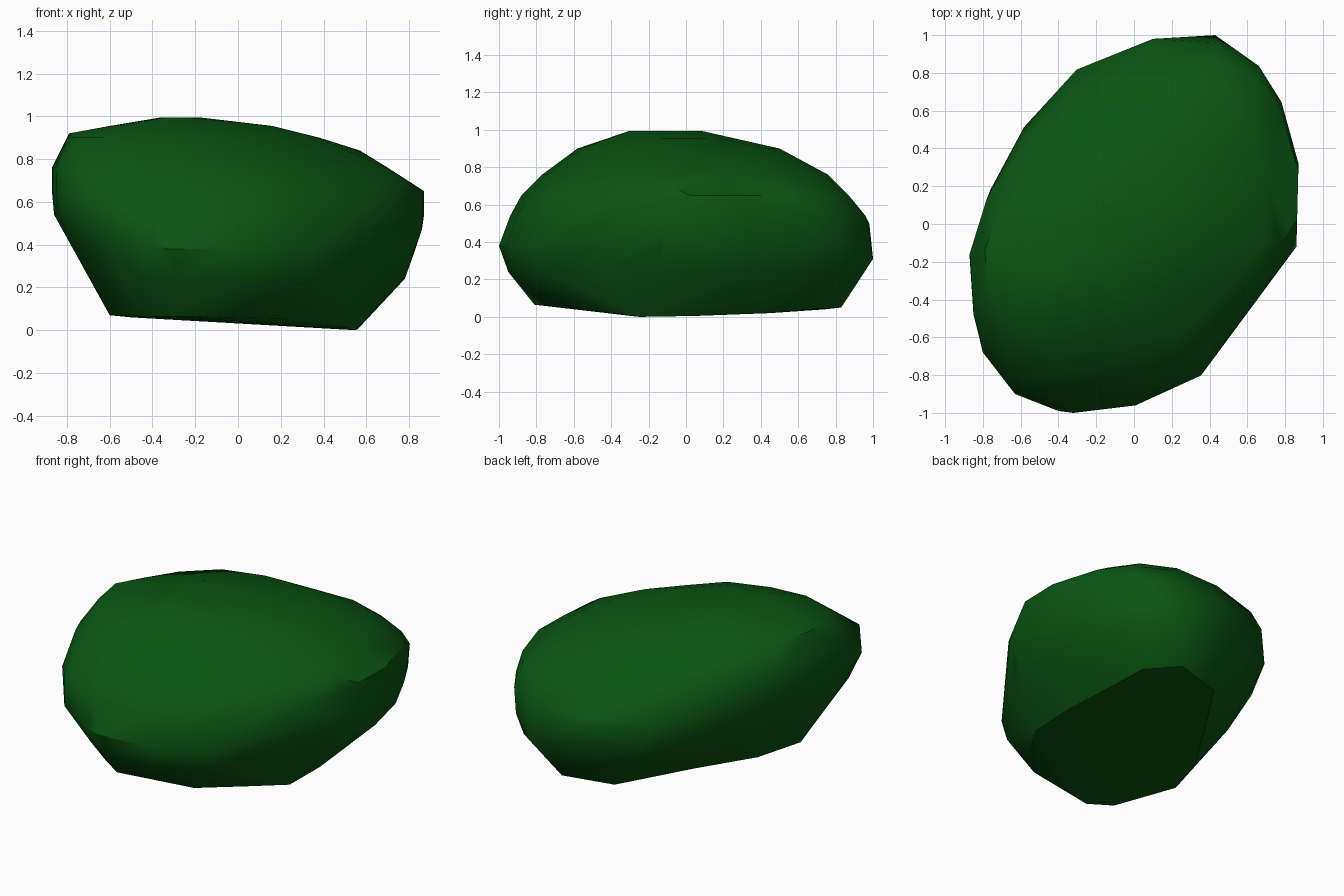
import bpy, bmesh, math

# Plan outline of the bush (x, y), widest extents +-0.87 and +-1
OUTLINE = [(0.08, 0.99), (0.43, 1.0), (0.66, 0.87), (0.78, 0.67), (0.87, 0.33),
           (0.86, -0.12), (0.60, -0.48), (0.35, -0.80), (-0.03, -0.96), (-0.39, -1.0),
           (-0.63, -0.90), (-0.80, -0.69), (-0.85, -0.54), (-0.87, -0.20),
           (-0.77, 0.18), (-0.59, 0.53), (-0.31, 0.85)]

# Layers: height, x min, x max, y min, y max (the crown leans to front left)
LAYERS = [(0.24, -0.67, 0.78, -0.95, 0.94),
          (0.38, -0.76, 0.83, -1.00, 0.98),
          (0.54, -0.86, 0.87, -0.94, 0.96),
          (0.65, -0.87, 0.87, -0.88, 0.87),
          (0.76, -0.87, 0.70, -0.77, 0.76),
          (0.90, -0.79, 0.38, -0.58, 0.50),
          (0.955, -0.60, 0.16, -0.41, 0.22),
          (0.995, -0.36, -0.18, -0.30, 0.08)]

# Uneven foot of the bush
FOOT = [(0.32, 0.83, 0.05), (0.49, 0.66, 0.04), (0.52, 0.45, 0.02), (0.56, 0.05, 0.005),
        (0.55, -0.25, 0.0), (0.41, -0.48, 0.04), (0.18, -0.71, 0.055), (-0.31, -0.81, 0.065),
        (-0.45, -0.72, 0.065), (-0.60, -0.33, 0.07), (-0.50, -0.03, 0.06),
        (-0.35, 0.38, 0.05), (0.0, 0.74, 0.04)]

# Bulges on the sides
BULGES = [(-0.63, -0.90, 0.45), (-0.65, -0.87, 0.65), (-0.80, -0.68, 0.58),
          (0.43, 1.0, 0.31), (0.10, 0.98, 0.50), (0.86, -0.12, 0.47),
          (-0.40, -0.99, 0.40), (0.57, 0.22, 0.84), (-0.79, -0.14, 0.92)]


def fit(v, half, lo, hi):
    """Map v from [-half, half] to [lo, hi]."""
    return lo + (v / half + 1) * 0.5 * (hi - lo)


def wrap(bm):
    """Replace the points by their convex skin."""
    hull = bmesh.ops.convex_hull(bm, input=bm.verts)
    spare = {v for v in hull["geom_interior"] + hull["geom_unused"]
             if isinstance(v, bmesh.types.BMVert)}
    bmesh.ops.delete(bm, geom=list(spare), context='VERTS')


bm = bmesh.new()
for z, x0, x1, y0, y1 in LAYERS:
    for px, py in OUTLINE:
        bm.verts.new((fit(px, 0.87, x0, x1), fit(py, 1.0, y0, y1), z))
for p in FOOT + BULGES:
    bm.verts.new(p)
wrap(bm)

# Cut the high right front corner flat and close it
bmesh.ops.bisect_plane(bm, geom=bm.verts[:] + bm.edges[:] + bm.faces[:],
                       plane_co=[c * 0.926 for c in (0.826, -0.448, 0.340)],
                       plane_no=(0.826, -0.448, 0.340), clear_outer=True)
bmesh.ops.holes_fill(bm, edges=[e for e in bm.edges if e.is_boundary])
bmesh.ops.remove_doubles(bm, verts=bm.verts, dist=0.03)

# Hollow in the back left of the foot
for v in bm.verts:
    if v.co.z < 0.08 and -0.45 < v.co.x < -0.2 and v.co.y > 0:
        v.co.x += 0.07
        v.co.y -= 0.06
        v.co.z += 0.01
bmesh.ops.recalc_face_normals(bm, faces=bm.faces)

# Bush body
mesh = bpy.data.meshes.new("bush")
bm.to_mesh(mesh)
bm.free()
bush = bpy.data.objects.new("bush", mesh)
bpy.context.collection.objects.link(bush)

# Dark green foliage
green = bpy.data.materials.new("leaf_green")
green.diffuse_color = (0.003, 0.09, 0.006, 1)
mesh.materials.append(green)

bpy.context.view_layer.objects.active = bush
bush.select_set(True)
bpy.ops.object.shade_smooth_by_angle(angle=math.radians(36))
